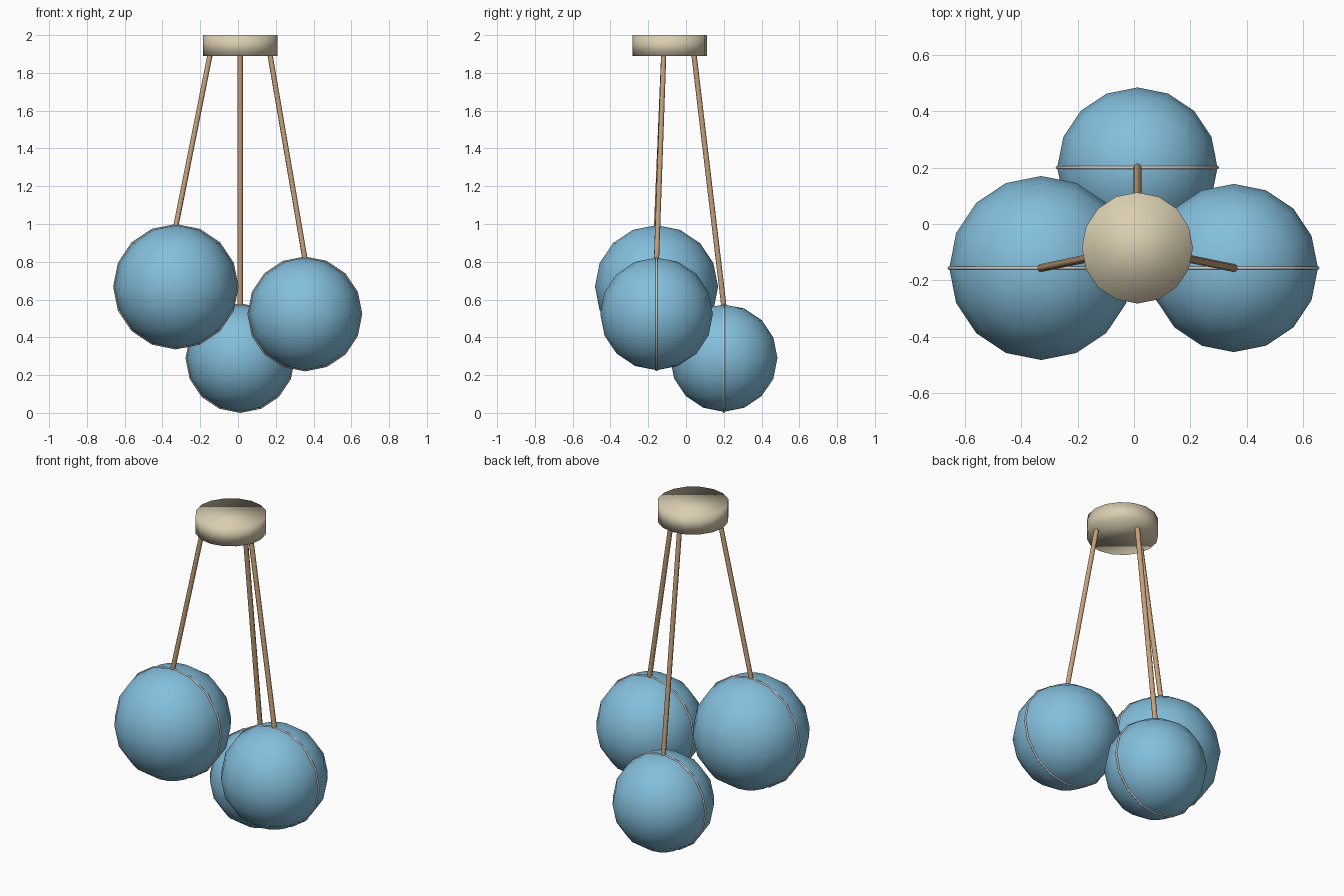
import bpy, math
from mathutils import Vector

if "Cube" in bpy.data.objects:
    bpy.data.objects.remove(bpy.data.objects["Cube"])


def material(name, rgb):
    m = bpy.data.materials.new(name)
    m.diffuse_color = (*rgb, 1)
    m.use_nodes = True
    m.node_tree.nodes["Principled BSDF"].inputs["Base Color"].default_value = m.diffuse_color
    return m


GLASS = material("blue_glass", (0.23, 0.52, 0.72))
WOOD = material("tan_wood", (0.57, 0.36, 0.20))
CREAM = material("cream_paint", (0.70, 0.62, 0.44))
METAL = material("pale_metal", (0.60, 0.59, 0.58))


def finish(name, mat):
    ob = bpy.context.object
    ob.name = name
    ob.data.materials.append(mat)
    bpy.ops.object.shade_smooth()
    return ob


# Ceiling canopy
bpy.ops.mesh.primitive_cylinder_add(vertices=16, radius=0.197, depth=0.11,
                                    location=(0.012, -0.085, 1.945))
finish("ceiling_canopy", CREAM)

# Globes: name, centre, radius, rod top
globes = [
    ("left", (-0.329, -0.156, 0.668), 0.326, (-0.147, -0.118, 1.90)),
    ("right", (0.354, -0.156, 0.524), 0.298, (0.169, -0.118, 1.90)),
    ("back", (0.012, 0.20, 0.29), 0.284, (0.012, 0.042, 1.90)),
]
for name, centre, r, rod_top in globes:
    # Glass globe
    bpy.ops.mesh.primitive_uv_sphere_add(segments=16, ring_count=8, radius=r,
                                         location=centre)
    finish(name + "_globe", GLASS)

    # Metal seam band standing around the globe
    bpy.ops.mesh.primitive_torus_add(major_segments=16, minor_segments=6,
                                     major_radius=r, minor_radius=0.006,
                                     location=centre,
                                     rotation=(math.pi / 2, 0, 0))
    finish(name + "_seam_band", METAL)

    # Slanted hanging rod from canopy to the top of the globe
    top = Vector(rod_top)
    bottom = Vector(centre) + Vector((0, 0, r - 0.005))
    axis = top - bottom
    bpy.ops.mesh.primitive_cylinder_add(
        vertices=8, radius=0.014, depth=axis.length,
        location=(top + bottom) / 2,
        rotation=axis.to_track_quat('Z', 'Y').to_euler())
    finish(name + "_rod", WOOD)
    bpy.ops.object.shade_smooth_by_angle(angle=math.radians(50))
